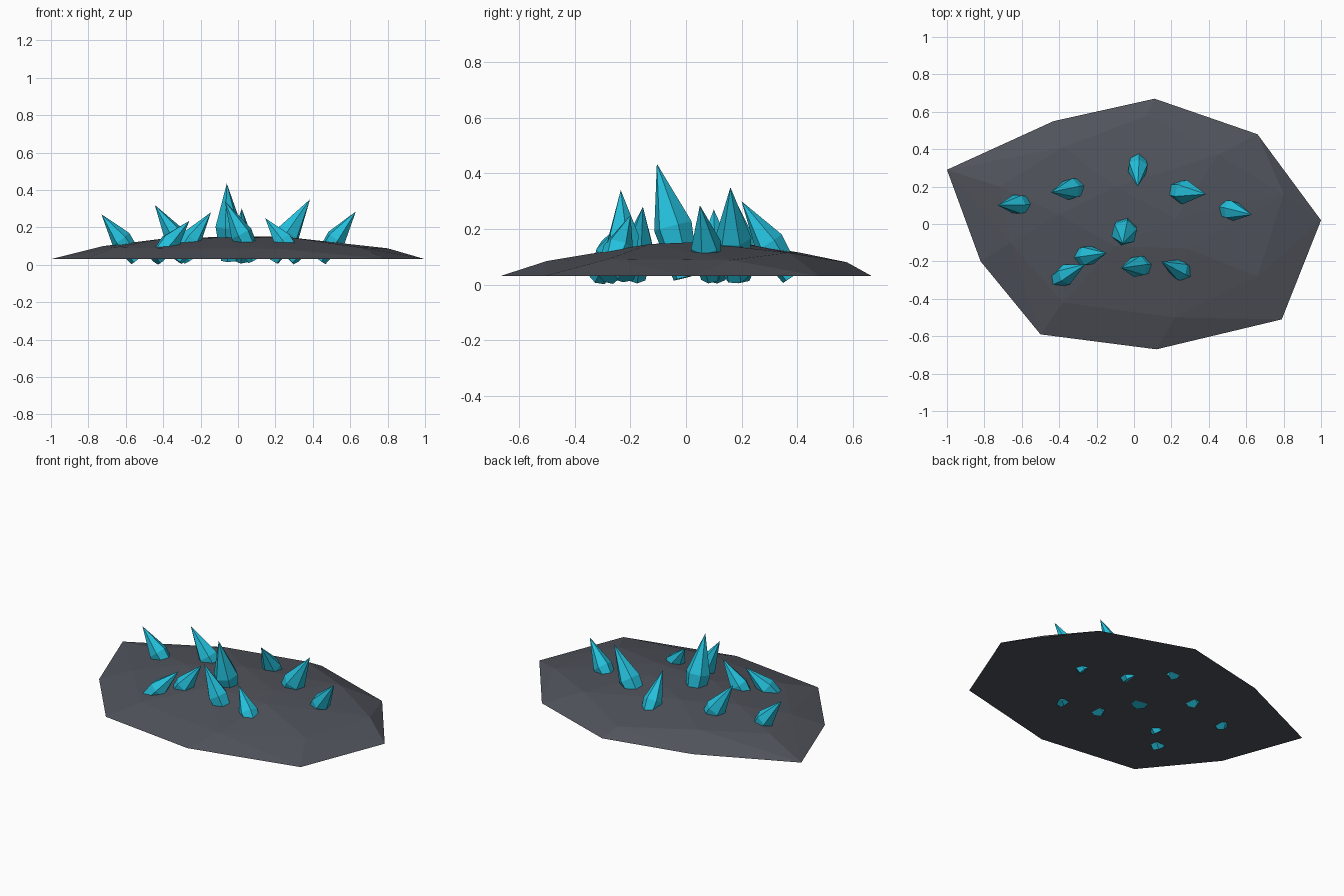
import bpy, bmesh, math, random
from mathutils import Vector

if "Cube" in bpy.data.objects:
    bpy.data.objects.remove(bpy.data.objects["Cube"])

random.seed(4)


def material(name, rgb):
    m = bpy.data.materials.new(name)
    m.diffuse_color = (*rgb, 1)
    m.use_nodes = True
    m.node_tree.nodes["Principled BSDF"].inputs["Base Color"].default_value = m.diffuse_color
    return m


def add_object(name, bm, mat):
    bmesh.ops.recalc_face_normals(bm, faces=bm.faces)
    mesh = bpy.data.meshes.new(name)
    bm.to_mesh(mesh)
    bm.free()
    mesh.materials.append(mat)
    ob = bpy.data.objects.new(name, mesh)
    bpy.context.collection.objects.link(ob)
    return ob


rock_grey = material("rock grey", (0.08, 0.086, 0.105))
crystal_cyan = material("crystal cyan", (0.018, 0.53, 0.72))

# Rock slab: flat irregular outline with a low faceted dome, wrapped as a hull
outline = [(-1.0, .29), (-.43, .55), (.11, .67), (.66, .48), (1.0, .02),
           (.79, -.51), (.12, -.67), (-.5, -.59), (-.82, -.2)]
dome = [(-.72, .2, .10), (-.38, .41, .115), (.07, .58, .08), (.45, .37, .115),
        (.80, .16, .088), (.66, -.28, .092), (.22, -.5, .085),
        (-.38, -.42, .088), (-.66, -.1, .092),
        (-.4, .05, .14), (-.1, .2, .149), (.22, .03, .152),
        (.28, -.13, .146), (-.1, -.12, .145)]
bm = bmesh.new()
for x, y in outline:
    bm.verts.new((x, y, .03))
for p in dome:
    bm.verts.new(p)
hull = bmesh.ops.convex_hull(bm, input=bm.verts[:])
loose = [v for v in bm.verts if not v.link_faces]
bmesh.ops.delete(bm, geom=loose, context='VERTS')
add_object("rock_base", bm, rock_grey)


# Crystal: six-sided spindle from a narrow foot, through a wide waist, to a tip
def crystal(name, foot, tip, sides=6):
    foot, tip = Vector(foot), Vector(tip)
    axis = tip - foot
    size = min(axis.length, .42)
    turn = axis.to_track_quat('Z', 'Y')
    radius = max(.056, .17 * size)
    start = random.uniform(0, math.tau)
    bm = bmesh.new()
    rings = []
    for t, k in ((0, .66), (.45, 1.0)):
        ring = []
        for i in range(sides):
            a = start + math.tau * i / sides
            off = Vector((math.cos(a), math.sin(a), 0)) * radius * k
            ring.append(bm.verts.new(foot + axis * t + turn @ off))
        rings.append(ring)
    top = bm.verts.new(tip)
    low, mid = rings
    bm.faces.new(low)
    for i in range(sides):
        j = (i + 1) % sides
        bm.faces.new((low[i], low[j], mid[j], mid[i]))
        bm.faces.new((mid[i], mid[j], top))
    add_object(name, bm, crystal_cyan)


# Foot (x, y) and tip (x, y, z) of every crystal
crystals = [((-.54, .11), (-.73, .10, .27)),
            ((-.255, .20), (-.445, .17, .32)),
            ((.02, .38), (.02, .20, .30)),
            ((.18, .18), (.385, .16, .35)),
            ((.44, .09), (.63, .05, .285)),
            ((-.045, 0), (-.06, -.105, .435)),
            ((-.33, -.18), (-.145, -.155, .28)),
            ((-.445, -.315), (-.26, -.215, .235)),
            ((.09, -.22), (-.07, -.235, .34)),
            ((.32, -.28), (.145, -.20, .25))]
for n, (f, t) in enumerate(crystals, 1):
    crystal(f"crystal_{n}", (*f, .026), t)
